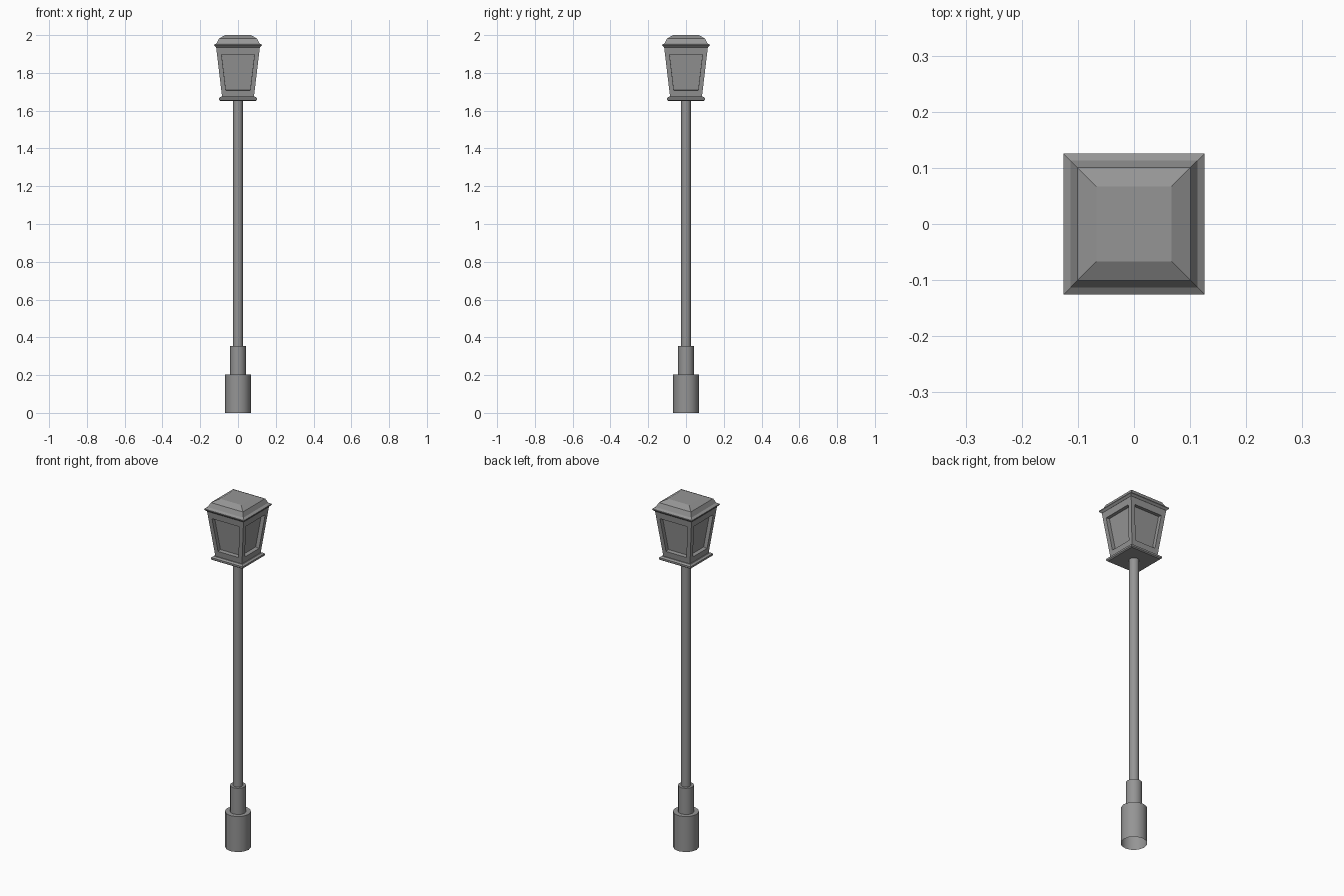
import bpy, bmesh, math

cube = bpy.data.objects.get("Cube")
if cube:
    bpy.data.objects.remove(cube, do_unlink=True)

# Single painted metal colour
metal = bpy.data.materials.new("grey_metal")
metal.use_nodes = True
colour = (0.3, 0.3, 0.3, 1)
metal.diffuse_color = colour
metal.node_tree.nodes["Principled BSDF"].inputs["Base Color"].default_value = colour


def loft(name, profile, sides, turn=0.0, cap_bottom=True, cap_top=True):
    """Stack regular rings of (radius, height) into one object."""
    bm = bmesh.new()
    rings = []
    for radius, z in profile:
        angles = [turn + 2 * math.pi * i / sides for i in range(sides)]
        rings.append([bm.verts.new((radius * math.cos(a), radius * math.sin(a), z))
                      for a in angles])
    walls = []
    for low, high in zip(rings, rings[1:]):
        for i in range(sides):
            j = (i + 1) % sides
            walls.append(bm.faces.new((low[i], low[j], high[j], high[i])))
    if cap_bottom:
        bm.faces.new(rings[0][::-1])
    if cap_top:
        bm.faces.new(rings[-1])
    return bm, walls


def finish(name, bm, smooth=False):
    bm.normal_update()
    mesh = bpy.data.meshes.new(name)
    bm.to_mesh(mesh)
    bm.free()
    mesh.materials.append(metal)
    obj = bpy.data.objects.new(name, mesh)
    bpy.context.collection.objects.link(obj)
    if smooth:
        bpy.ops.object.select_all(action='DESELECT')
        obj.select_set(True)
        bpy.context.view_layer.objects.active = obj
        bpy.ops.object.shade_smooth_by_angle(angle=math.radians(50))
    return obj


def square(name, profile):
    """Square loft whose profile uses half widths."""
    return loft(name, [(h * math.sqrt(2), z) for h, z in profile], 4, math.pi / 4)


# Stepped post, open underneath
bm, _ = loft("post", [(0.068, 0), (0.068, 0.203), (0.042, 0.203), (0.042, 0.353),
                      (0.026, 0.353), (0.026, 1.655)], 12, cap_bottom=False)
finish("post", bm, smooth=True)

# Bottom tray of the lantern
bm, _ = square("tray", [(0.094, 1.652), (0.1, 1.657), (0.1, 1.667), (0.09, 1.674)])
finish("lantern_tray", bm)

# Tapered lantern housing with a recessed pane on each side
bm, walls = square("housing", [(0.084, 1.67), (0.116, 1.938)])
bm.normal_update()
for wall in walls:
    bmesh.ops.inset_individual(bm, faces=[wall], thickness=0.026)
    # Leave a taller rail above and below the pane
    low, high = min(v.co.z for v in wall.verts), max(v.co.z for v in wall.verts)
    middle = (low + high) / 2
    for v in wall.verts:
        target = 1.897 if v.co.z > middle else 1.707
        v.co.z = target
        half = 0.084 + 0.032 * (target - 1.67) / 0.268
        along_x = abs(wall.normal.x) < 0.5
        across = half - 0.024
        if along_x:
            v.co.x, v.co.y = math.copysign(across, v.co.x), math.copysign(half, v.co.y)
        else:
            v.co.x, v.co.y = math.copysign(half, v.co.x), math.copysign(across, v.co.y)
    bm.normal_update()
    bmesh.ops.inset_individual(bm, faces=[wall], thickness=0.0, depth=-0.022)
finish("lantern_housing", bm)

# Hipped roof with an overhanging lip
bm, _ = square("roof", [(0.116, 1.934), (0.126, 1.944), (0.126, 1.949),
                        (0.113, 1.957), (0.101, 1.982), (0.067, 2.0)])
finish("lantern_roof", bm)
